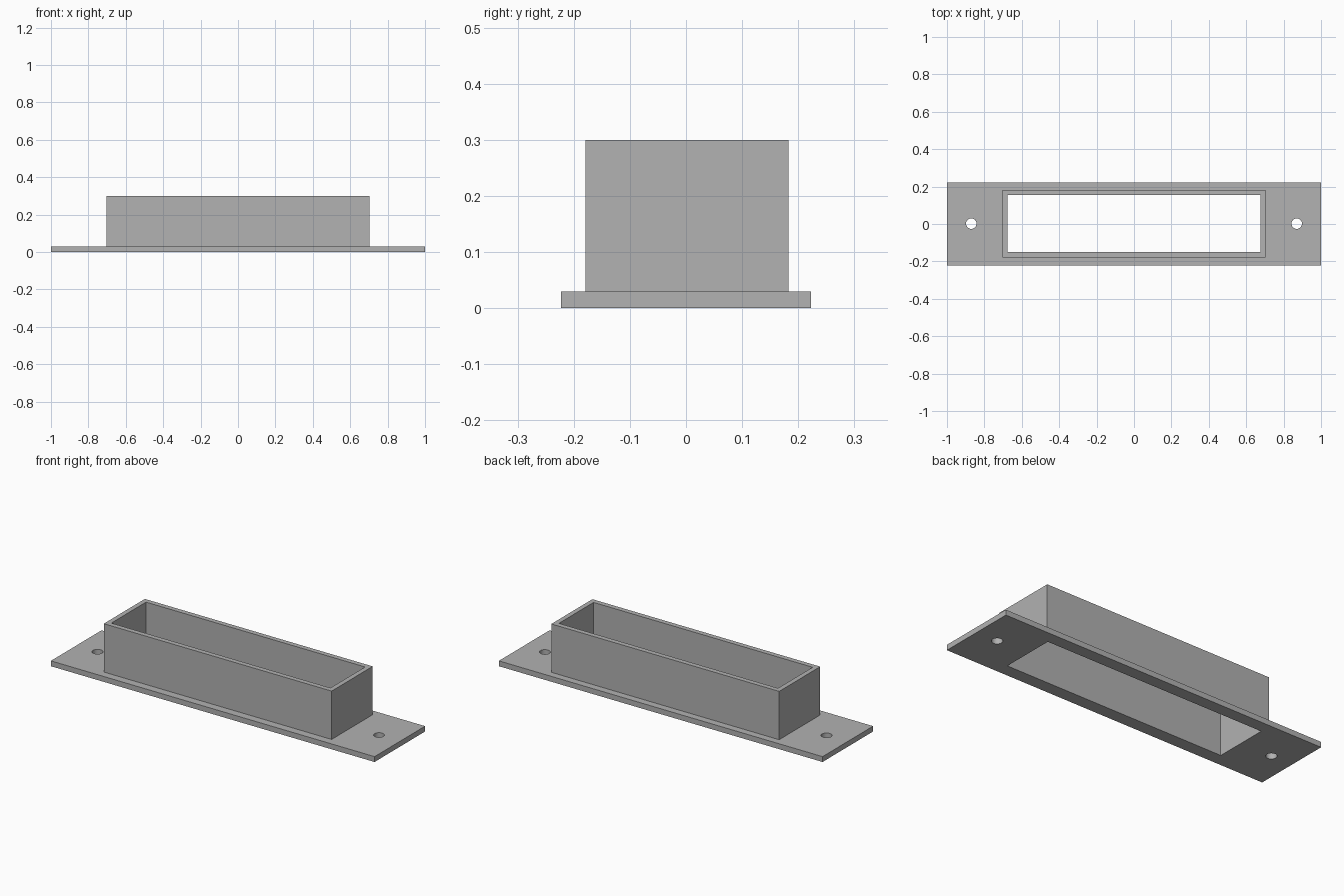
import bpy
import bmesh
from math import cos, sin, pi, radians

cube = bpy.data.objects.get("Cube")
if cube:
    bpy.data.objects.remove(cube, do_unlink=True)

grey = bpy.data.materials.new("plain grey")
grey.use_nodes = True
colour = (0.445, 0.445, 0.445, 1)
grey.diffuse_color = colour
grey.node_tree.nodes["Principled BSDF"].inputs["Base Color"].default_value = colour


def rectangle(half_x, half_y, y=0):
    return [(-half_x, y - half_y), (half_x, y - half_y),
            (half_x, y + half_y), (-half_x, y + half_y)]


def circle(x, y, radius, sides=32):
    return [(x + radius * cos(2 * pi * i / sides),
             y + radius * sin(2 * pi * i / sides)) for i in range(sides)]


def plate(name, loops, bottom, top):
    """Fill an outline with holes and extrude it upwards."""
    bm = bmesh.new()
    edges = []
    for loop in loops:
        verts = [bm.verts.new((x, y, bottom)) for x, y in loop]
        edges += [bm.edges.new((v, verts[i - 1])) for i, v in enumerate(verts)]
    bmesh.ops.triangle_fill(bm, edges=edges, use_beauty=True, use_dissolve=False)
    result = bmesh.ops.extrude_face_region(bm, geom=bm.faces[:], use_keep_orig=True)
    raised = [g for g in result["geom"] if isinstance(g, bmesh.types.BMVert)]
    bmesh.ops.translate(bm, verts=raised, vec=(0, 0, top - bottom))
    bmesh.ops.recalc_face_normals(bm, faces=bm.faces[:])
    mesh = bpy.data.meshes.new(name)
    bm.to_mesh(mesh)
    bm.free()
    mesh.materials.append(grey)
    obj = bpy.data.objects.new(name, mesh)
    bpy.context.collection.objects.link(obj)
    return obj


SHIFT = 0.002
FLANGE_TOP = 0.03
opening = rectangle(0.677, 0.153, SHIFT)

# Mounting flange with the central opening and two screw holes
holes = [circle(side * 0.87, SHIFT, 0.028) for side in (-1, 1)]
flange = plate("mounting_flange", [rectangle(1, 0.223), opening] + holes, 0, FLANGE_TOP)

# Thin-walled rectangular sleeve, open at the top
plate("sleeve", [rectangle(0.704, 0.181, SHIFT), opening], FLANGE_TOP, 0.3)

# Round screw holes, sharp plate edges
bpy.ops.object.select_all(action="DESELECT")
flange.select_set(True)
bpy.context.view_layer.objects.active = flange
bpy.ops.object.shade_smooth_by_angle(angle=radians(30))
